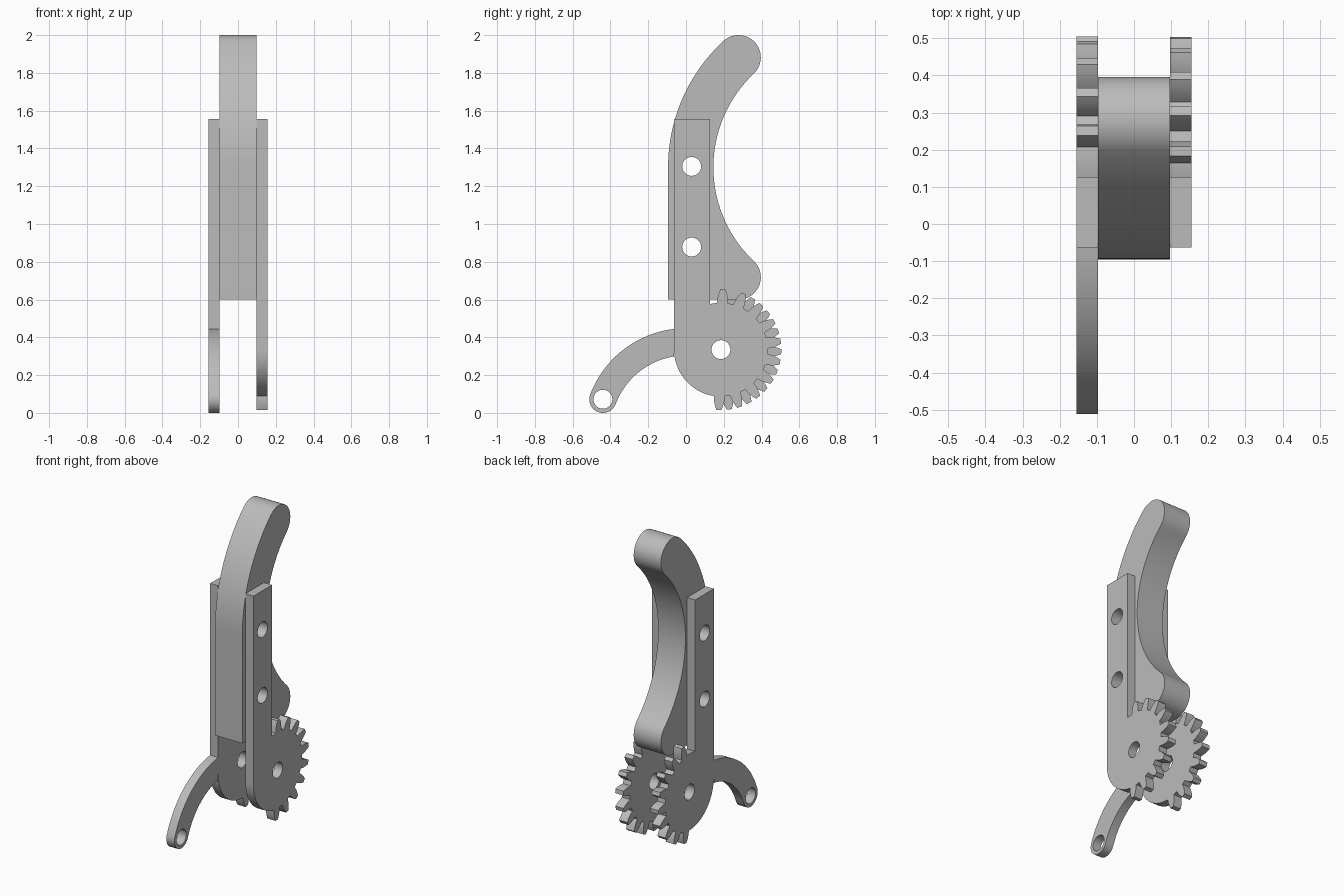
import bpy, bmesh
from math import cos, sin, radians, degrees, acos

cube = bpy.data.objects.get("Cube")
if cube:
    bpy.data.objects.remove(cube, do_unlink=True)

GREY = (0.5, 0.5, 0.5, 1)
metal = bpy.data.materials.new("plain_grey")
metal.use_nodes = True
metal.diffuse_color = GREY
metal.node_tree.nodes["Principled BSDF"].inputs["Base Color"].default_value = GREY

INNER, OUTER = 0.0975, 0.155      # side plate layer in x
PIVOT = (0.185, 0.335)            # gear centre in y, z
HOLE = 0.05


def arc(c, r, a0, a1, n=24):
    """Points on an arc in the y-z plane, angles in degrees."""
    angles = [radians(a0 + (a1 - a0) * i / n) for i in range(n + 1)]
    return [(c[0] + r * cos(a), c[1] + r * sin(a)) for a in angles]


def slab(name, outline, holes, x0, x1):
    """Extrude a y-z outline with round holes from x0 to x1."""
    bm = bmesh.new()
    for loop in [outline] + [arc(h, HOLE, 0, 360, 40)[:-1] for h in holes]:
        verts = [bm.verts.new((x0, y, z)) for y, z in loop]
        for a, b in zip(verts, verts[1:] + verts[:1]):
            bm.edges.new((a, b))
    bmesh.ops.remove_doubles(bm, verts=bm.verts[:], dist=0.0005)
    bmesh.ops.triangle_fill(bm, use_beauty=True, edges=bm.edges[:])
    new = bmesh.ops.extrude_face_region(bm, geom=bm.faces[:], use_keep_orig=True)["geom"]
    moved = [v for v in new if isinstance(v, bmesh.types.BMVert)]
    bmesh.ops.translate(bm, verts=moved, vec=(x1 - x0, 0, 0))
    bmesh.ops.recalc_face_normals(bm, faces=bm.faces[:])
    mesh = bpy.data.meshes.new(name)
    bm.to_mesh(mesh)
    bm.free()
    mesh.materials.append(metal)
    ob = bpy.data.objects.new(name, mesh)
    bpy.context.collection.objects.link(ob)
    bpy.ops.object.select_all(action='DESELECT')
    ob.select_set(True)
    bpy.context.view_layer.objects.active = ob
    bpy.ops.object.shade_smooth_by_angle(angle=radians(25))
    return ob


def gear_plate(first, count):
    """Long strap whose lower end is a half gear with 20 degree tooth pitch."""
    left, right, top, root = -0.063, 0.127, 1.557, 0.248
    flank = [(root, 0.029), (0.275, 0.027), (0.3, 0.021), (0.32, 0.013)]
    half = degrees(flank[0][1] / root)
    tooth = [(r, -w) for r, w in flank] + [(r, w) for r, w in reversed(flank)]
    pts = [(right, top), (left, top)]
    pts += arc(PIVOT, root, 180, first + 360 - half)
    for i in range(count):
        mid = radians(first + 20 * i)
        for r, w in tooth:
            a = mid + w / r
            pts.append((PIVOT[0] + r * cos(a), PIVOT[1] + r * sin(a)))
    last = first + 20 * (count - 1) + half
    end = degrees(acos((right - PIVOT[0]) / root))
    return pts + arc(PIVOT, root, last, end, 4)


# Curved grip between the plates
bolts = [(0.03, 1.305), (0.03, 0.878)]
cap = 0.118
grip = [(-0.095, 0.6)]
grip += arc((0.278, 0.718), cap, -90, 46.7)
grip += arc((0.827, 1.3), 0.682, 226.7, 133.3, 40)
grip += arc((0.278, 1.882), cap, -46.7, 132.7)
grip += arc((0.815, 1.3), 0.91, 132.7, 180)
slab("grip", grip, bolts, -INNER, INNER)

# Side plates, their teeth half a pitch apart
slab("left_gear_plate", gear_plate(-92, 10), bolts + [PIVOT], INNER, OUTER)
slab("right_gear_plate", gear_plate(-82, 9), bolts + [PIVOT], -OUTER, -INNER)

# Curved lever on the right plate
hub, eye, mid_r, half_w = (0, -0.094), (-0.44, 0.072), 0.47, 0.072
start = [degrees(acos(-0.063 / (mid_r + s * half_w))) for s in (1, -1)]
lever = arc(hub, mid_r + half_w, start[0], 159.3)
lever += arc(eye, half_w, 159.3, 339.3)
lever += arc(hub, mid_r - half_w, 159.3, start[1])
slab("lever_arm", lever, [eye], -OUTER, -INNER)
